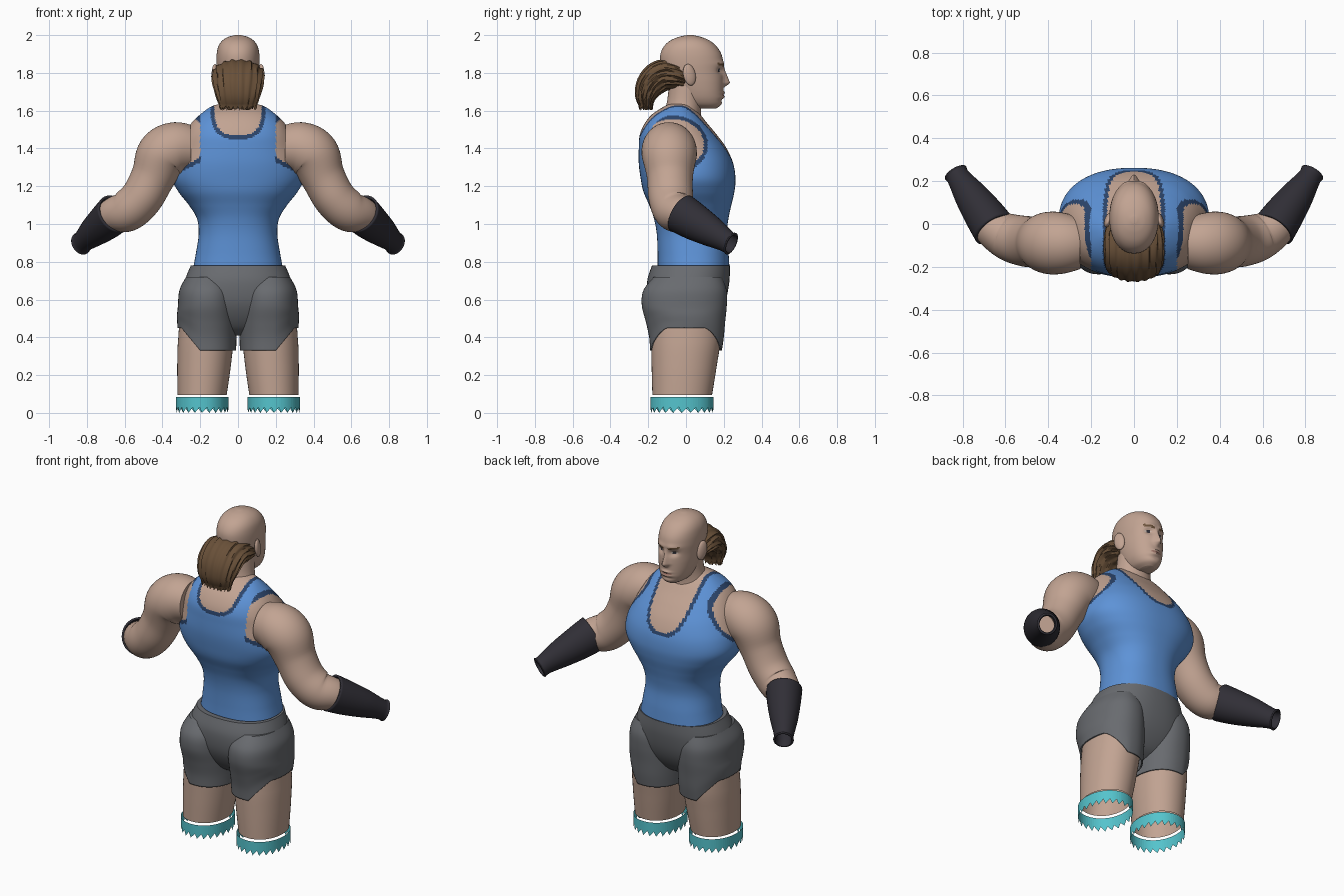
import bpy, bmesh, math
from mathutils import Vector

if "Cube" in bpy.data.objects:
    bpy.data.objects.remove(bpy.data.objects["Cube"])


def material(name, rgb):
    m = bpy.data.materials.new(name)
    m.use_nodes = True
    m.diffuse_color = (*rgb, 1)
    m.node_tree.nodes["Principled BSDF"].inputs["Base Color"].default_value = (*rgb, 1)
    return m


skin = material("skin", (0.54, 0.37, 0.29))
hair = material("brown hair", (0.14, 0.08, 0.04))
blue = material("shirt blue", (0.11, 0.29, 0.68))
navy = material("trim navy", (0.025, 0.06, 0.15))
grey = material("shorts grey", (0.14, 0.147, 0.16))
dark = material("glove black", (0.03, 0.028, 0.037))
teal = material("band teal", (0.09, 0.55, 0.61))
white = material("eye white", (0.6, 0.56, 0.52))
lip = material("lip", (0.36, 0.19, 0.15))


def spline(keys, steps):
    """Catmull-Rom interpolation of tuples."""
    out = []
    for i in range(len(keys) - 1):
        a, b, c, d = (keys[max(0, min(len(keys) - 1, i + k))] for k in (-1, 0, 1, 2))
        for s in range(steps):
            t = s / steps
            out.append([q + t / 2 * (r - p + t * (2 * p - 5 * q + 4 * r - e + t * (3 * (q - r) + e - p)))
                        for p, q, r, e in zip(a, b, c, d)])
    return out + [list(keys[-1])]


def loft(name, sections, mats, n=48, caps=(True, True), power=2.0, sculpt=None, rule=None, smooth=True):
    """Skin superelliptic sections (centre, u axis, v axis) into one mesh."""
    bm = bmesh.new()
    rings = []
    for k, (c, u, v) in enumerate(sections):
        ring = []
        for j in range(n):
            a = 2 * math.pi * j / n
            ca, sa = math.cos(a), math.sin(a)
            p = c + u * math.copysign(abs(ca) ** (2 / power), ca) + v * math.copysign(abs(sa) ** (2 / power), sa)
            if sculpt:
                p = sculpt(p, k, j, c)
            ring.append(bm.verts.new(p))
        rings.append(ring)
    for a, b in zip(rings, rings[1:]):
        for j in range(n):
            bm.faces.new((a[j], a[(j + 1) % n], b[(j + 1) % n], b[j]))
    if caps[0]:
        bm.faces.new(rings[0][::-1])
    if caps[1]:
        bm.faces.new(rings[-1])
    bmesh.ops.recalc_face_normals(bm, faces=bm.faces)
    for f in bm.faces:
        f.smooth = smooth
        if rule:
            f.material_index = rule(f.calc_center_median())
    return finish(name, bm, mats, smooth)


def finish(name, bm, mats, smooth=True):
    me = bpy.data.meshes.new(name)
    bm.to_mesh(me)
    bm.free()
    for m in mats:
        me.materials.append(m)
    ob = bpy.data.objects.new(name, me)
    bpy.context.collection.objects.link(ob)
    if smooth:
        bpy.ops.object.select_all(action="DESELECT")
        ob.select_set(True)
        bpy.context.view_layer.objects.active = ob
        bpy.ops.object.shade_smooth_by_angle(angle=math.radians(50))
    return ob


def level(keys, steps, cx=0):
    """Horizontal sections from (z, half width, back y, front y)."""
    return [(Vector((cx, (b + f) / 2, z)), Vector((r, 0, 0)), Vector((0, (f - b) / 2, 0)))
            for z, r, b, f in spline(keys, steps)]


def limb(keys, steps, ref):
    """Sections across a path from (x, y, z, u radius, v radius)."""
    pts = spline(keys, steps)
    pos = [Vector(p[:3]) for p in pts]
    out, u, last = [], Vector(ref), None
    for i, p in enumerate(pts):
        t = (pos[min(i + 1, len(pos) - 1)] - pos[max(i - 1, 0)]).normalized()
        if last:
            u = last.rotation_difference(t) @ u
        u = (u - t * u.dot(t)).normalized()
        out.append((pos[i], u * p[3], t.cross(u) * p[4]))
        last = t
    return out


# Torso: tank top with trimmed neckline and armholes over skin
def shirt_rule(p):
    x, depth = abs(p.x), 0.15 if p.y < -0.03 else 0.28

    def opening(m):
        neck = (x / (0.125 + m)) ** 3 + max(0, (1.62 - p.z) / (depth + m)) ** 3 < 1
        arm = x > 0.2 and ((p.y + 0.07) / (0.165 + m)) ** 2 + ((p.z - 1.42) / (0.135 + m)) ** 2 < 1
        return neck or arm
    return 2 if opening(0) else 1 if opening(0.02) or p.z < 0.78 else 0


loft("tank_top", level([
    (0.77, 0.237, -0.15, 0.23), (0.85, 0.222, -0.15, 0.225), (0.95, 0.208, -0.155, 0.216),
    (1.03, 0.218, -0.17, 0.225), (1.1, 0.26, -0.195, 0.24), (1.17, 0.315, -0.225, 0.256),
    (1.24, 0.35, -0.24, 0.262), (1.32, 0.345, -0.25, 0.25), (1.4, 0.315, -0.25, 0.215),
    (1.47, 0.285, -0.245, 0.165), (1.53, 0.25, -0.22, 0.115), (1.58, 0.2, -0.18, 0.075),
    (1.62, 0.145, -0.12, 0.035), (1.635, 0.1, -0.09, 0.02)], 9),
    (blue, navy, skin), n=144, power=2.3, rule=shirt_rule)

loft("neck", level([(1.48, 0.13, -0.13, 0.1), (1.57, 0.118, -0.12, 0.08),
                    (1.65, 0.1, -0.1, 0.085), (1.74, 0.095, -0.09, 0.1)], 5), (skin,))


# Head with modelled nose, sockets, brow and lips
def bump(v, mid, width):
    return math.exp(-((v - mid) / width) ** 2)


def face_shape(p, k, j, c):
    if p.y > 0.05:
        x, z = abs(p.x), p.z
        slope = max(0, min(1, (1.84 - z) / 0.09)) if z > 1.745 else max(0, 1 - (1.745 - z) / 0.025)
        p.y += 0.034 * slope * bump(x, 0, 0.012 + 0.008 * slope)
        p.y -= 0.016 * bump(x, 0.043, 0.024) * bump(z, 1.813, 0.018)
        p.y += 0.006 * bump(x, 0.04, 0.04) * bump(z, 1.85, 0.014)
        p.y += 0.01 * bump(x, 0, 0.03) * (bump(z, 1.695, 0.007) + bump(z, 1.673, 0.008))
        p.y -= 0.006 * bump(x, 0, 0.04) * bump(z, 1.655, 0.01)
    return p


def face_rule(p):
    x, z = abs(p.x), p.z
    if p.y < 0.08:
        return 0
    if abs(z - 1.843 - 0.15 * (x - 0.04)) < 0.006 and 0.016 < x < 0.075:
        return 1
    if ((x - 0.043) / 0.018) ** 2 + ((z - 1.814) / 0.007) ** 2 < 1:
        return 3 if abs(x - 0.043) < 0.007 else 2
    return 4 if x < 0.032 and abs(z - 1.684) < 0.009 - 0.15 * x else 0


loft("head", level([
    (1.612, 0.035, 0.05, 0.16), (1.63, 0.065, -0.01, 0.185), (1.66, 0.085, -0.04, 0.195),
    (1.7, 0.098, -0.06, 0.197), (1.75, 0.107, -0.09, 0.198), (1.8, 0.112, -0.12, 0.197),
    (1.85, 0.115, -0.135, 0.198), (1.9, 0.113, -0.135, 0.187), (1.94, 0.104, -0.117, 0.162),
    (1.97, 0.084, -0.085, 0.127), (1.99, 0.053, -0.04, 0.08), (2.0, 0.015, 0.005, 0.035)], 9),
    (skin, hair, white, dark, lip), n=112, power=2.15, sculpt=face_shape, rule=face_rule)


# Ponytail: ridged strands with a ragged end
def strands(p, k, j, c):
    p = c + (p - c) * (1 + (0.04 if j % 4 < 2 else -0.03) + 0.015 * math.sin(j * 2.3 + k * 0.4))
    if k == 30:
        p.z -= 0.022 * (j % 3) / 2
    return p


loft("ponytail", limb([
    (0, 0.0, 1.765, 0.12, 0.055), (0, -0.06, 1.785, 0.135, 0.075), (0, -0.13, 1.785, 0.135, 0.082),
    (0, -0.185, 1.74, 0.13, 0.075), (0, -0.212, 1.68, 0.115, 0.058), (0, -0.212, 1.625, 0.095, 0.035)],
    6, (1, 0, 0)), (hair,), n=72, sculpt=strands)

# Shorts, upper part
loft("shorts_hips", level([
    (0.78, 0.25, -0.18, 0.232), (0.7, 0.282, -0.205, 0.23), (0.6, 0.302, -0.2, 0.212),
    (0.52, 0.29, -0.17, 0.18), (0.45, 0.2, -0.12, 0.13), (0.41, 0.08, -0.06, 0.07)], 6),
    (grey,), n=64, power=2.3)

for side, s in (("left", 1), ("right", -1)):
    # Shorts leg, hem lifted on the outer side
    def hem(p, k, j, c):
        lift = max(0, min(1, (abs(p.x) - 0.2) / 0.1)) * 0.12
        p.z += lift * max(0, min(1, (0.55 - p.z) / 0.22))
        return p

    leg = loft(side + "_shorts_leg", level([
        (0.72, 0.11, -0.17, 0.19), (0.65, 0.145, -0.225, 0.215), (0.57, 0.153, -0.234, 0.216),
        (0.48, 0.158, -0.212, 0.207), (0.4, 0.157, -0.195, 0.2), (0.33, 0.155, -0.19, 0.19)],
        6, s * 0.165), (grey,), n=64, caps=(True, False), power=2.2, sculpt=hem)
    solid = leg.modifiers.new("cloth", "SOLIDIFY")
    solid.thickness = 0.008

    # Thigh, leaning slightly outward toward the knee
    thigh = level([(0.56, 0.13, -0.17, 0.17), (0.4, 0.146, -0.183, 0.183), (0.25, 0.142, -0.182, 0.163),
                   (0.095, 0.13, -0.178, 0.138)], 6, s * 0.17)
    for c, u, v in thigh:
        c.x += s * max(0, 0.4 - c.z) * 0.065
    loft(side + "_thigh", thigh, (skin,), caps=(True, False), power=2.1)

    # Toothed knee band
    def teeth(p, k, j, c):
        if k == 0:
            p.z += 0.03 * (j % 3) / 2
        return p

    loft(side + "_knee_band", level([(0.0, 0.139, -0.189, 0.145), (0.085, 0.139, -0.189, 0.145)], 2, s * 0.19),
         (teal,), n=72, caps=(False, False), power=2.1, sculpt=teeth, smooth=False)

    # Arm from shoulder past the elbow
    loft(side + "_arm", limb([
        (s * 0.25, -0.09, 1.405, 0.12, 0.12), (s * 0.33, -0.09, 1.4, 0.142, 0.14),
        (s * 0.4, -0.088, 1.36, 0.145, 0.14), (s * 0.45, -0.085, 1.25, 0.122, 0.117),
        (s * 0.51, -0.08, 1.14, 0.118, 0.112), (s * 0.585, -0.06, 1.07, 0.11, 0.11),
        (s * 0.66, -0.015, 1.045, 0.092, 0.092), (s * 0.73, 0.07, 0.99, 0.07, 0.07)],
        6, (0, 1, 0)), (skin,))

    # Open-ended forearm glove
    glove = loft(side + "_glove", limb([
        (s * 0.652, -0.025, 1.055, 0.108, 0.102), (s * 0.7, 0.045, 1.012, 0.099, 0.094),
        (s * 0.76, 0.13, 0.962, 0.082, 0.078), (s * 0.805, 0.195, 0.922, 0.064, 0.06),
        (s * 0.824, 0.225, 0.903, 0.058, 0.054), (s * 0.832, 0.238, 0.896, 0.063, 0.058)],
        5, (0, 0, 1)), (dark,), n=32, caps=(False, False))
    solid = glove.modifiers.new("leather", "SOLIDIFY")
    solid.thickness = 0.012

    # Ear
    bm = bmesh.new()
    bmesh.ops.create_uvsphere(bm, u_segments=20, v_segments=12, radius=1)
    for v in bm.verts:
        y, z = v.co.y * 0.033, v.co.z * 0.057
        v.co = (s * (0.122 - y * 0.25) + v.co.x * 0.016, 0.018 + y - z * 0.15, 1.79 + z)
    for f in bm.faces:
        f.smooth = True
    finish(side + "_ear", bm, (skin,))
